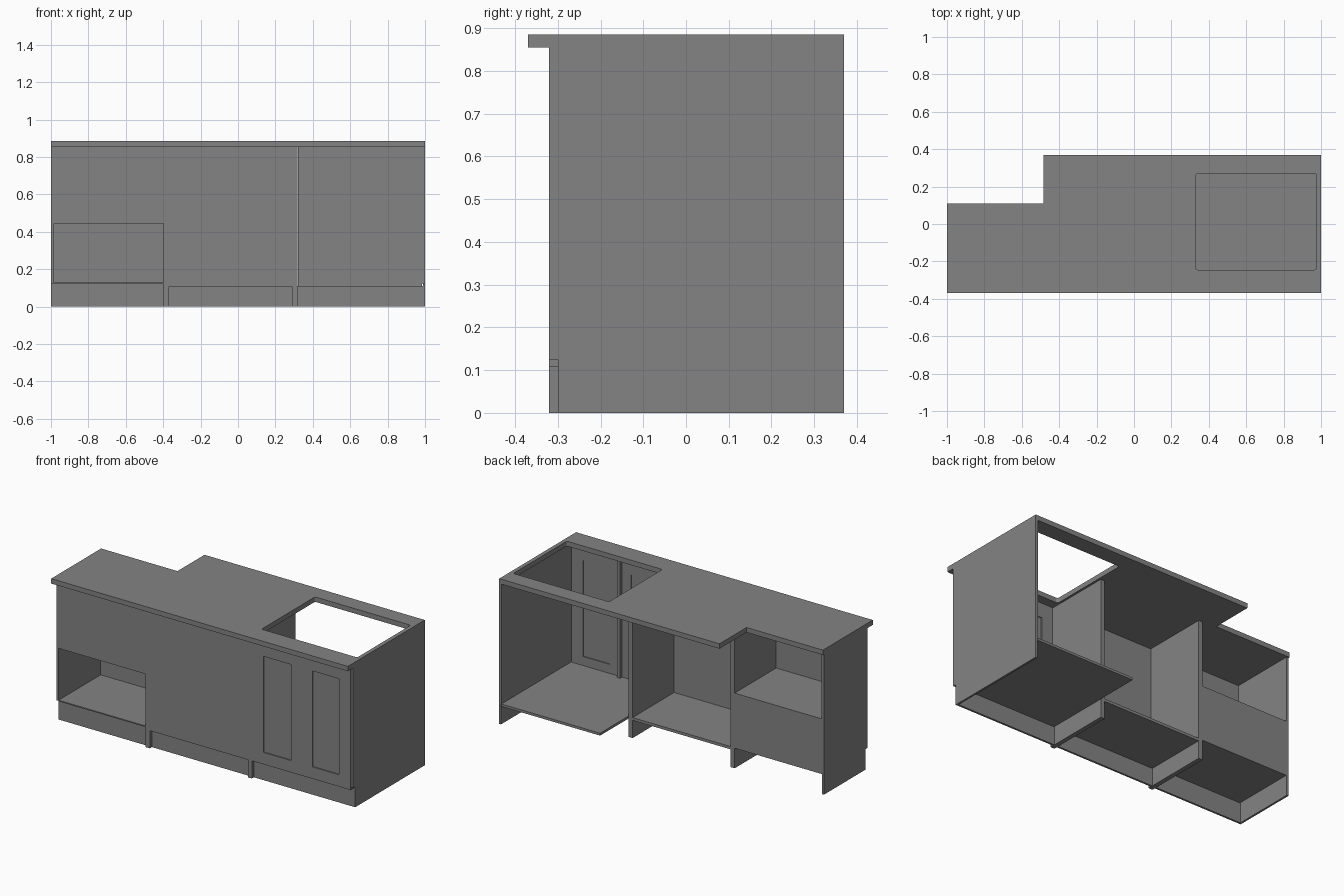
import bpy
import math

cube = bpy.data.objects.get("Cube")
if cube:
    bpy.data.objects.remove(cube, do_unlink=True)

grey = bpy.data.materials.new("plain_grey")
grey.use_nodes = True
grey.diffuse_color = (0.23, 0.23, 0.23, 1)
grey.node_tree.nodes["Principled BSDF"].inputs["Base Color"].default_value = (0.23, 0.23, 0.23, 1)


def board(name, x, y, z):
    """Flat board given as (min, max) ranges."""
    ranges = (x, y, z)
    bpy.ops.mesh.primitive_cube_add(size=1, location=[(a + b) / 2 for a, b in ranges])
    ob = bpy.context.object
    ob.name = name
    ob.scale = [b - a for a, b in ranges]
    bpy.ops.object.transform_apply(location=False, rotation=False, scale=True)
    ob.data.materials.append(grey)
    return ob


def rect(x0, x1, y0, y1):
    return [(x0, y0), (x1, y0), (x1, y1), (x0, y1)]


def round_rect(x0, x1, y0, y1, r, steps=4):
    pts = []
    corners = [(x1 - r, y1 - r), (x0 + r, y1 - r), (x0 + r, y0 + r), (x1 - r, y0 + r)]
    for i, (cx, cy) in enumerate(corners):
        for s in range(steps + 1):
            a = math.pi / 2 * (i + s / steps)
            pts.append((cx + r * math.cos(a), cy + r * math.sin(a)))
    return pts


def cut_sheet(name, outlines, thickness, location, upright=False):
    """Sheet with holes: first outline is the edge, the rest are openings."""
    cu = bpy.data.curves.new(name, "CURVE")
    cu.dimensions = "2D"
    cu.fill_mode = "BOTH"
    cu.extrude = thickness / 2
    for pts in outlines:
        sp = cu.splines.new("POLY")
        sp.points.add(len(pts) - 1)
        for p, (u, v) in zip(sp.points, pts):
            p.co = (u, v, 0, 1)
        sp.use_cyclic_u = True
        sp.use_smooth = False
    ob = bpy.data.objects.new(name, cu)
    ob.location = location
    ob.rotation_euler.x = math.pi / 2 if upright else 0
    bpy.context.collection.objects.link(ob)
    cu.materials.append(grey)
    bpy.ops.object.select_all(action="DESELECT")
    ob.select_set(True)
    bpy.context.view_layer.objects.active = ob
    bpy.ops.object.convert(target="MESH")
    return bpy.context.object


FRONT, FACE, BACK, DEEP = -0.32, -0.30, 0.10, 0.37
TOP, KICK = 0.855, 0.125

# Worktop with a stepped back edge and a sink opening
edge = [(-1, -0.37), (1, -0.37), (1, DEEP), (-0.485, DEEP), (-0.485, 0.11), (-1, 0.11)]
cut_sheet("worktop", [edge, round_rect(0.33, 0.975, -0.245, 0.27, 0.012)], 0.03, (0, 0, 0.87))

# Uprights that reach the floor
for side, x in (("right", (-0.398, -0.37)), ("left", (0.29, 0.317))):
    board(side + "_divider", x, (FRONT, BACK), (0, TOP))

# Open-shelf unit
board("shelf_unit_side", (-1, -0.985), (FRONT, BACK), (KICK, TOP))
board("shelf_unit_floor", (-0.985, -0.398), (FRONT, BACK), (KICK - 0.003, KICK + 0.004))
board("shelf_unit_shelf", (-0.985, -0.398), (FACE, BACK), (0.445, 0.458))
board("shelf_unit_upper_front", (-0.985, -0.398), (FRONT, FACE), (0.445, TOP))
board("shelf_unit_lower_back", (-0.985, -0.398), (BACK - 0.015, BACK), (KICK, 0.445))
board("shelf_unit_plinth", (-1, -0.398), (FACE, FACE + 0.012), (0, KICK))
board("shelf_unit_plinth_return", (-1, -0.988), (FACE, BACK), (0, KICK))

# Middle unit with one plain front
board("middle_front", (-0.395, 0.315), (FRONT - 0.001, FACE), (0.108, TOP))
board("middle_floor", (-0.37, 0.29), (FACE, BACK), (0.108, KICK))
board("middle_plinth", (-0.37, 0.29), (FACE, FACE + 0.012), (0, 0.108))

# Sink unit with two panelled doors
windows = [(0.395, 0.58), (0.725, 0.905)]
low, high = 0.18, 0.765
outlines = [rect(0.32, 0.983, 0.108, TOP)] + [rect(a, b, low, high) for a, b in windows]
cut_sheet("door_frame", outlines, FACE - FRONT, (0, (FRONT + FACE) / 2, 0), upright=True)
for i, (a, b) in enumerate(windows):
    board(f"door_panel_{i + 1}", (a, b), (FRONT + 0.007, FACE - 0.006), (low, high))
board("door_centre_post", (0.64, 0.66), (FACE, FACE + 0.02), (KICK, TOP))
board("sink_unit_floor", (0.32, 0.985), (FACE, DEEP), (0.11, KICK))
board("sink_unit_side", (0.985, 1), (FRONT, DEEP), (KICK, TOP))
board("sink_unit_plinth", (0.317, 1), (FACE, FACE + 0.012), (0, KICK - 0.015))
board("sink_unit_plinth_return", (0.988, 1), (FACE, DEEP), (0, KICK))
